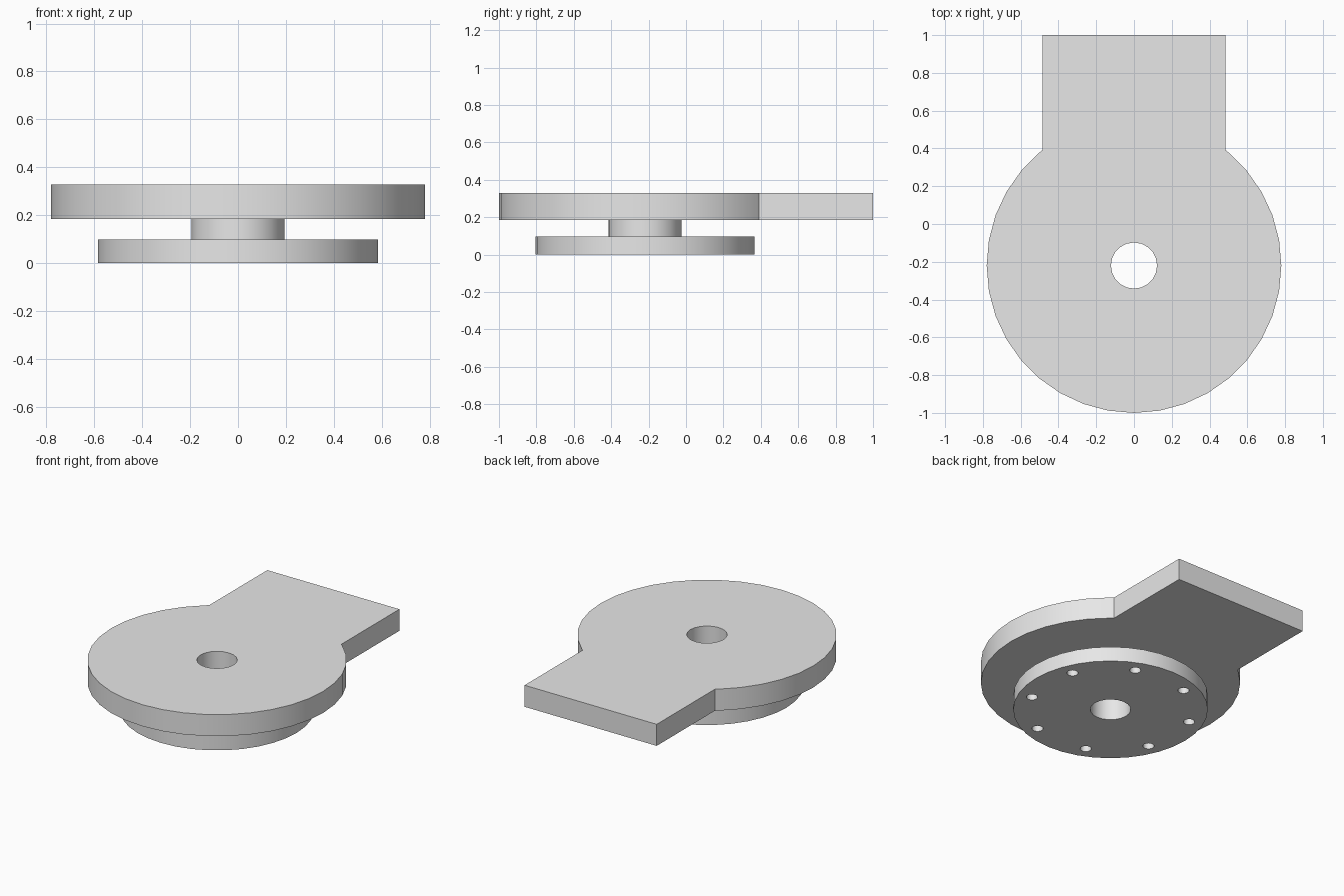
import bpy
import bmesh
from math import sin, cos, sqrt, radians, tau

cube = bpy.data.objects.get("Cube")
if cube:
    bpy.data.objects.remove(cube, do_unlink=True)

CENTRE_Y = -0.22
DISC_R, ARM_HALF, ARM_END = 0.78, 0.485, 1.0
BASE_R, HUB_R, BORE_R = 0.585, 0.195, 0.122
BOLT_CIRCLE_R, BOLT_R, BOLTS = 0.495, 0.034, 8
BASE_TOP, HUB_TOP, PLATE_TOP = 0.098, 0.185, 0.328

grey = bpy.data.materials.new("light_grey")
grey.use_nodes = True
grey.diffuse_color = (0.8, 0.8, 0.8, 1)
grey.node_tree.nodes["Principled BSDF"].inputs["Base Color"].default_value = (0.8, 0.8, 0.8, 1)


def circle(radius, sides, x=0.0, y=CENTRE_Y):
    return [(x + radius * cos(tau * i / sides), y + radius * sin(tau * i / sides))
            for i in range(sides)]


def plate(name, loops, z0, z1):
    """Fill an outline with holes and extrude it from z0 to z1."""
    bm = bmesh.new()
    edges = []
    for loop in loops:
        verts = [bm.verts.new((x, y, z0)) for x, y in loop]
        edges += [bm.edges.new((v, verts[i - 1])) for i, v in enumerate(verts)]
    bmesh.ops.triangle_fill(bm, edges=edges, use_beauty=True, normal=(0, 0, 1))
    grown = bmesh.ops.extrude_face_region(bm, geom=bm.faces[:], use_keep_orig=True)
    top = [g for g in grown["geom"] if isinstance(g, bmesh.types.BMVert)]
    bmesh.ops.translate(bm, verts=top, vec=(0, 0, z1 - z0))
    bmesh.ops.recalc_face_normals(bm, faces=bm.faces[:])
    mesh = bpy.data.meshes.new(name)
    bm.to_mesh(mesh)
    bm.free()
    mesh.materials.append(grey)
    mesh.shade_smooth()
    mesh.set_sharp_from_angle(angle=radians(30))
    obj = bpy.data.objects.new(name, mesh)
    bpy.context.collection.objects.link(obj)
    return obj


bore = circle(BORE_R, 20)

# Base flange with a ring of bolt holes
bolt_holes = []
for i in range(BOLTS):
    a = tau * (i + 0.5) / BOLTS
    bolt_holes.append(circle(BOLT_R, 16, BOLT_CIRCLE_R * cos(a),
                             CENTRE_Y + BOLT_CIRCLE_R * sin(a)))
plate("base_flange", [circle(BASE_R, 36), bore] + bolt_holes, 0, BASE_TOP)

# Hub between flange and plate
plate("hub", [circle(HUB_R, 24), bore], BASE_TOP, HUB_TOP)

# Round top plate with a square arm running to the back
join_y = CENTRE_Y + sqrt(DISC_R ** 2 - ARM_HALF ** 2)
outline = [(ARM_HALF, join_y), (ARM_HALF, ARM_END), (-ARM_HALF, ARM_END), (-ARM_HALF, join_y)]
outline += [(DISC_R * cos(radians(d)), CENTRE_Y + DISC_R * sin(radians(d)))
            for d in range(130, 411, 10)]
plate("top_plate", [outline, bore], HUB_TOP, PLATE_TOP)
